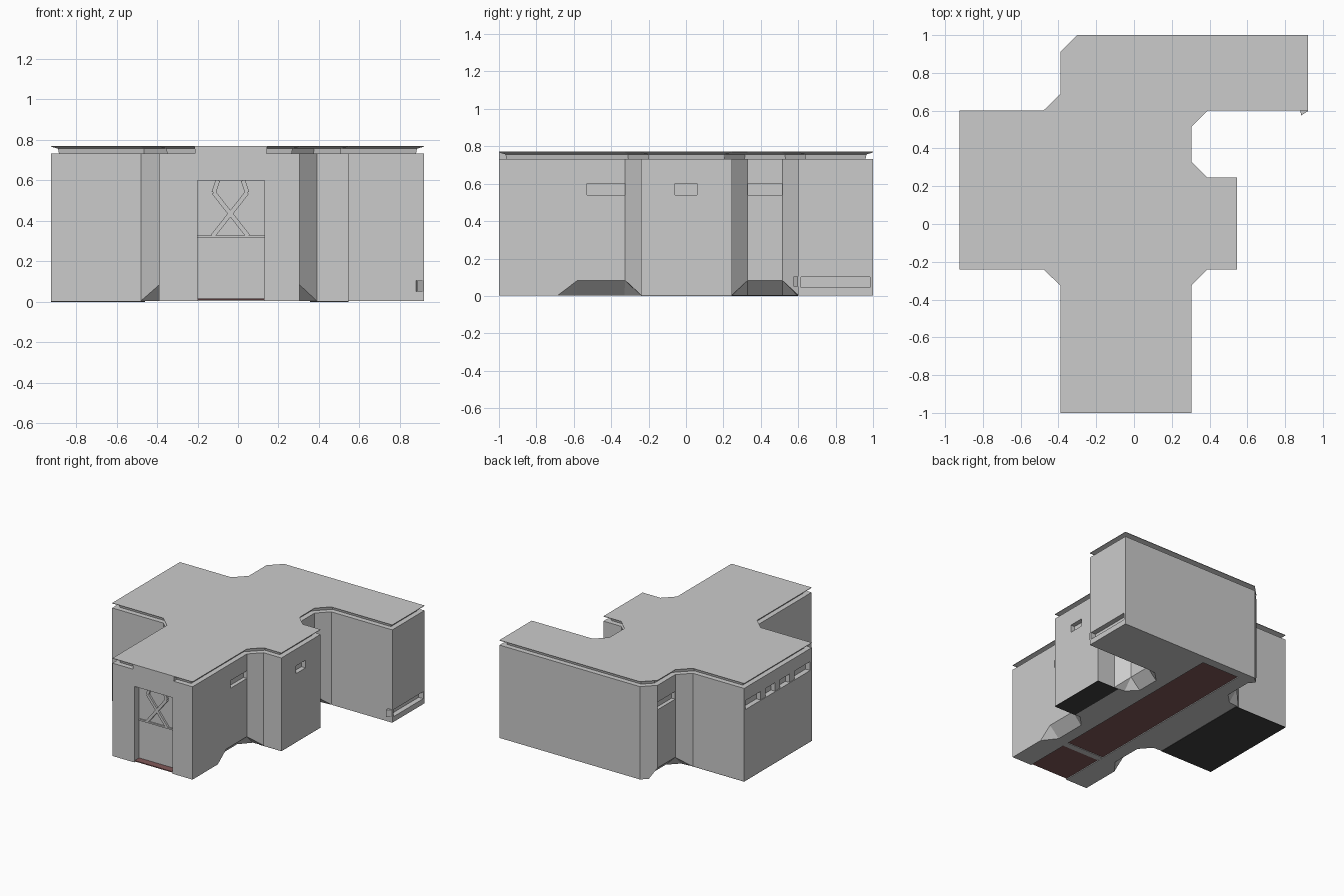
import bpy, bmesh, math
from mathutils import Vector

if "Cube" in bpy.data.objects:
    bpy.data.objects.remove(bpy.data.objects["Cube"])


def make(name, bm, color=None):
    bmesh.ops.recalc_face_normals(bm, faces=bm.faces)
    me = bpy.data.meshes.new(name)
    bm.to_mesh(me)
    bm.free()
    ob = bpy.data.objects.new(name, me)
    bpy.context.collection.objects.link(ob)
    if color:
        m = bpy.data.materials.new(name + "_mat")
        m.diffuse_color = (*color, 1)
        m.use_nodes = True
        m.node_tree.nodes["Principled BSDF"].inputs["Base Color"].default_value = m.diffuse_color
        me.materials.append(m)
    return ob


def box(name, x0, x1, y0, y1, z0, z1, color=None):
    bm = bmesh.new()
    bmesh.ops.create_cube(bm, size=1)
    for v in bm.verts:
        v.co = ((x0 + x1) / 2 + v.co.x * (x1 - x0), (y0 + y1) / 2 + v.co.y * (y1 - y0),
                (z0 + z1) / 2 + v.co.z * (z1 - z0))
    return make(name, bm, color)


def hull(name, pts):
    bm = bmesh.new()
    for p in pts:
        bm.verts.new(p)
    r = bmesh.ops.convex_hull(bm, input=bm.verts)
    loose = [v for v in bm.verts if not v.link_faces]
    bmesh.ops.delete(bm, geom=loose, context='VERTS')
    return make(name, bm)


def cut(target, cutter):
    cutter.hide_render = True
    cutter.hide_viewport = True
    m = target.modifiers.new(cutter.name, 'BOOLEAN')
    m.operation = 'DIFFERENCE'
    m.solver = 'EXACT'
    m.object = cutter


def inset(poly, d):
    # mitred offset of a counter-clockwise outline
    out = []
    for i, p in enumerate(poly):
        p = Vector(p)
        a = (p - Vector(poly[i - 1])).normalized()
        b = (Vector(poly[(i + 1) % len(poly)]) - p).normalized()
        na, nb = Vector((-a.y, a.x)), Vector((-b.y, b.x))
        out.append(p + (na + nb) * d / (1 + na.dot(nb)))
    return out


# main building: plan outline lofted up through the neck to the roof lip
plan = [(-.39, -1), (.305, -1), (.305, -.325), (.39, -.24), (.545, -.24), (.545, .245),
        (.39, .245), (.305, .33), (.305, .515), (.39, .6), (.92, .6), (.92, 1), (-.3, 1),
        (-.39, .91), (-.39, .69), (-.48, .6), (-.925, .6), (-.925, -.24), (-.48, -.24),
        (-.39, -.325)]
bm = bmesh.new()
rings = []
for d, z in [(0, .003), (0, .732), (.04, .732), (.035, .757), (0, .767), (0, .771)]:
    rings.append([bm.verts.new((p.x, p.y, z)) for p in inset(plan, d)])
n = len(plan)
for a, b in zip(rings, rings[1:]):
    for i in range(n):
        bm.faces.new((a[i], a[(i + 1) % n], b[(i + 1) % n], b[i]))
bm.faces.new(rings[0])
bm.faces.new(rings[-1])
body = make("building_shell", bm)

# sloped undercuts at the inner corners
H = .083
front_corner = [(.40, -.235, 0), (.30, -.24, 0), (.22, -.33, 0), (.22, -.58, 0), (.305, -.69, 0),
                (.34, -.69, 0), (.305, -.58, H), (.305, -.325, H), (.34, -.58, H), (.34, -.335, H)]
side_bay = [(.40, .24, 0), (.30, .25, 0), (.22, .33, 0), (.22, .515, 0), (.30, .595, 0), (.40, .605, 0),
            (.305, .33, H), (.305, .515, H), (.34, .33, H), (.34, .515, H)]
MIR = -.085
sets = [("undercut_right_front", front_corner), ("undercut_right_bay", side_bay),
        ("undercut_left_front", [(MIR - x, y, z) for x, y, z in front_corner]),
        ("undercut_left_back", [(MIR - x, .69 + (y - .33) * 1.19 if y > .3 else y + .36, z)
                                for x, y, z in side_bay])]
for name, pts in sets:
    cut(body, hull(name, pts + [(x, y, -.02) for x, y, z in pts if z == 0]))

# recesses: windows, slots, doorway, floor trench
for name, b in {
    "window_front_cut": (.275, .4, -.53, -.325, .54, .6),
    "window_side_cut": (.51, .6, -.06, .06, .54, .6),
    "window_bay_cut": (.275, .34, .332, .512, .54, .6),
    "window_left_back_cut": (-.45, -.36, .692, .908, .54, .6),
    "left_slot_cut": (-1, -.885, -.22, .58, .56, .63),
    "end_slot_cut": (.88, 1, .615, .985, .045, .1),
    "doorway_cut": (-.2, .13, -1.1, -.94, .015, .6),
    "trench_cut": (-.2, .13, -1.1, .93, -.05, .015),
}.items():
    cut(body, box(name, *b))

# pillars in the long left slot
for i, y in enumerate((.36, .18, 0)):
    box(f"slot_pillar_{i}", -.92, -.88, y - .03, y + .03, .555, .635)

# coloured floors seen from below
RED, BLACK = (.22, .1, .1), (.05, .05, .05)
box("corridor_floor_front", -.2, .13, -.995, -.64, .009, .016, RED)
box("corridor_floor_back", -.2, .13, -.59, .93, .009, .016, RED)
box("corridor_crossbar", -.2, .13, -.64, -.59, .004, .016)
box("left_room_floor", -.925, -.46, -.24, .6, 0, .004, BLACK)
box("right_room_floor", .355, .545, -.24, .245, 0, .004, BLACK)

# front door lintel, beam and crossed braces
hull("door_lintel", [(x, y, z) for y in (-1, -.93) for x, z in
                     [(-.215, .77), (.145, .77), (-.2, .6), (.13, .6)]])
box("door_beam", -.2, .13, -.95, -.935, .315, .327)
hull("door_cap", [(x, y, z) for y in (-1.0, -.93) for x, z in
                  [(-.135, .6), (.055, .6), (-.115, .615), (.035, .615)]])


def brace(name, pts, w=.011):
    for i, (p, q) in enumerate(zip(pts, pts[1:])):
        p, q = Vector(p), Vector(q)
        d = (q - p).normalized()
        s = Vector((-d.y, d.x)) * w
        hull(f"{name}_{i}", [(c.x, y, c.y) for y in (-.955, -.935) for c in (p + s, p - s, q + s, q - s)])


path = [(-.1, .6), (-.12, .54), (.05, .325)]
brace("door_brace_left", path)
brace("door_brace_right", [(-.075 - x, z) for x, z in path])

# small fin beside the end slot
hull("end_slot_fin", [(x, y, z) for z in (.05, .105) for x, y in
                      [(.88, .605), (.885, .575), (.92, .597), (.92, .605)]])
